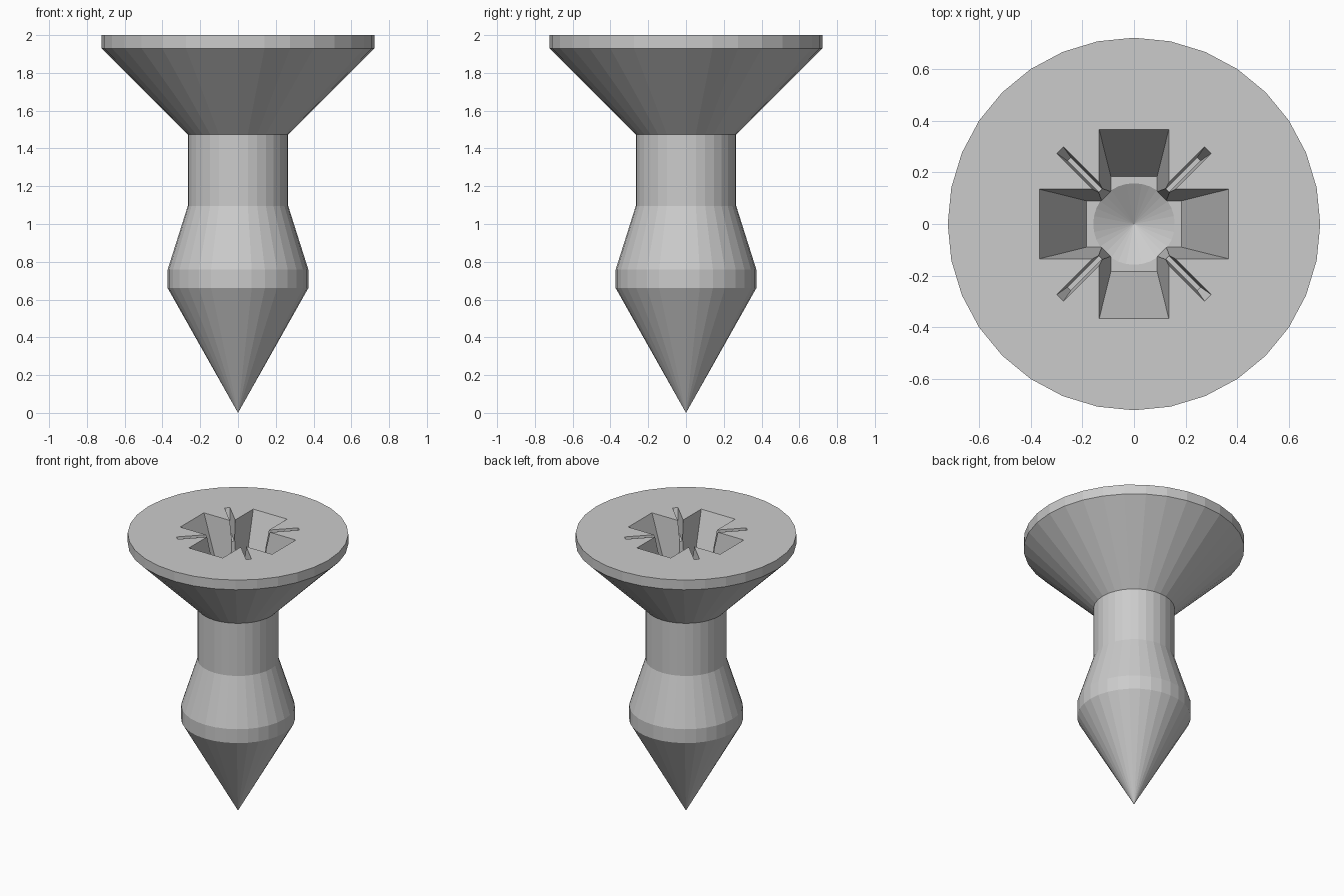
import bpy, bmesh, math
from mathutils import Matrix, Vector

if "Cube" in bpy.data.objects:
    bpy.data.objects.remove(bpy.data.objects["Cube"])

SEG = 32
TOP = 2.0


def make_object(name, bm):
    bmesh.ops.recalc_face_normals(bm, faces=bm.faces)
    mesh = bpy.data.meshes.new(name)
    bm.to_mesh(mesh)
    bm.free()
    obj = bpy.data.objects.new(name, mesh)
    bpy.context.collection.objects.link(obj)
    return obj


def lathe(name, profile):
    """Revolve (radius, z) points; radius 0 makes a pole, open ends get capped."""
    bm = bmesh.new()
    rings = []
    for r, z in profile:
        n = SEG if r > 0 else 1
        rings.append([bm.verts.new((r * math.cos(math.tau * i / SEG),
                                    r * math.sin(math.tau * i / SEG), z)) for i in range(n)])
    for a, b in zip(rings, rings[1:]):
        for i in range(SEG):
            j = (i + 1) % SEG
            if len(a) == 1:
                bm.faces.new((a[0], b[j], b[i]))
            else:
                bm.faces.new((a[i], a[j], b[j], b[i]))
    bm.faces.new(rings[-1])
    return make_object(name, bm)


def tapered_pocket(name, rim, floor, depth, angle=0.0):
    """Loft from floor outline to rim outline, continued a little above the head."""
    bm = bmesh.new()
    over = 0.05
    rot = Matrix.Rotation(angle, 3, 'Z')
    low, high = [], []
    for t, f in zip(rim, floor):
        t, f = Vector((*t, TOP)), Vector((*f, TOP - depth))
        low.append(bm.verts.new(rot @ f))
        high.append(bm.verts.new(rot @ (t + (t - f) * (over / depth))))
    n = len(low)
    for i in range(n):
        j = (i + 1) % n
        bm.faces.new((low[i], low[j], high[j], high[i]))
    bm.faces.new(low)
    bm.faces.new(high)
    return make_object(name, bm)


def cross_outline(half, reach, corner):
    """Four-armed outline with small chamfers in the inner corners."""
    arm = [(corner, -half), (reach, -half), (reach, half), (corner, half)]
    pts = []
    for k in range(4):
        rot = Matrix.Rotation(k * math.pi / 2, 2)
        pts += [tuple(rot @ Vector(p)) for p in arm]
    return pts


def box_outline(x0, x1, half):
    return [(x0, -half), (x1, -half), (x1, half), (x0, half)]


# Screw body: point, bulged shank, neck and countersunk head
screw = lathe("screw_body", [(0, 0), (0.372, 0.66), (0.372, 0.76), (0.266, 1.095),
                             (0.266, 1.475), (0.722, 1.93), (0.722, TOP)])

# Drive recess: tapered cross, drilled conical floor, four thin diagonal slots
DEPTH = 0.48
cutters = [
    tapered_pocket("cross_cutter", cross_outline(0.135, 0.367, 0.142),
                   cross_outline(0.09, 0.185, 0.125), DEPTH),
    lathe("drill_cutter", [(0, TOP - DEPTH - 0.09), (0.158, TOP - DEPTH),
                           (0.15, TOP - DEPTH + 0.02)]),
]
for k in range(4):
    cutters.append(tapered_pocket(f"slot_cutter_{k}", box_outline(0.05, 0.405, 0.018),
                                  box_outline(0.05, 0.355, 0.009), 0.14,
                                  math.pi / 4 + k * math.pi / 2))

bpy.context.view_layer.objects.active = screw
for cutter in cutters:
    cutter.hide_render = True
    mod = screw.modifiers.new(cutter.name, 'BOOLEAN')
    mod.operation = 'DIFFERENCE'
    mod.solver = 'EXACT'
    mod.object = cutter
    bpy.ops.object.modifier_apply(modifier=mod.name)
    bpy.data.objects.remove(cutter, do_unlink=True)
